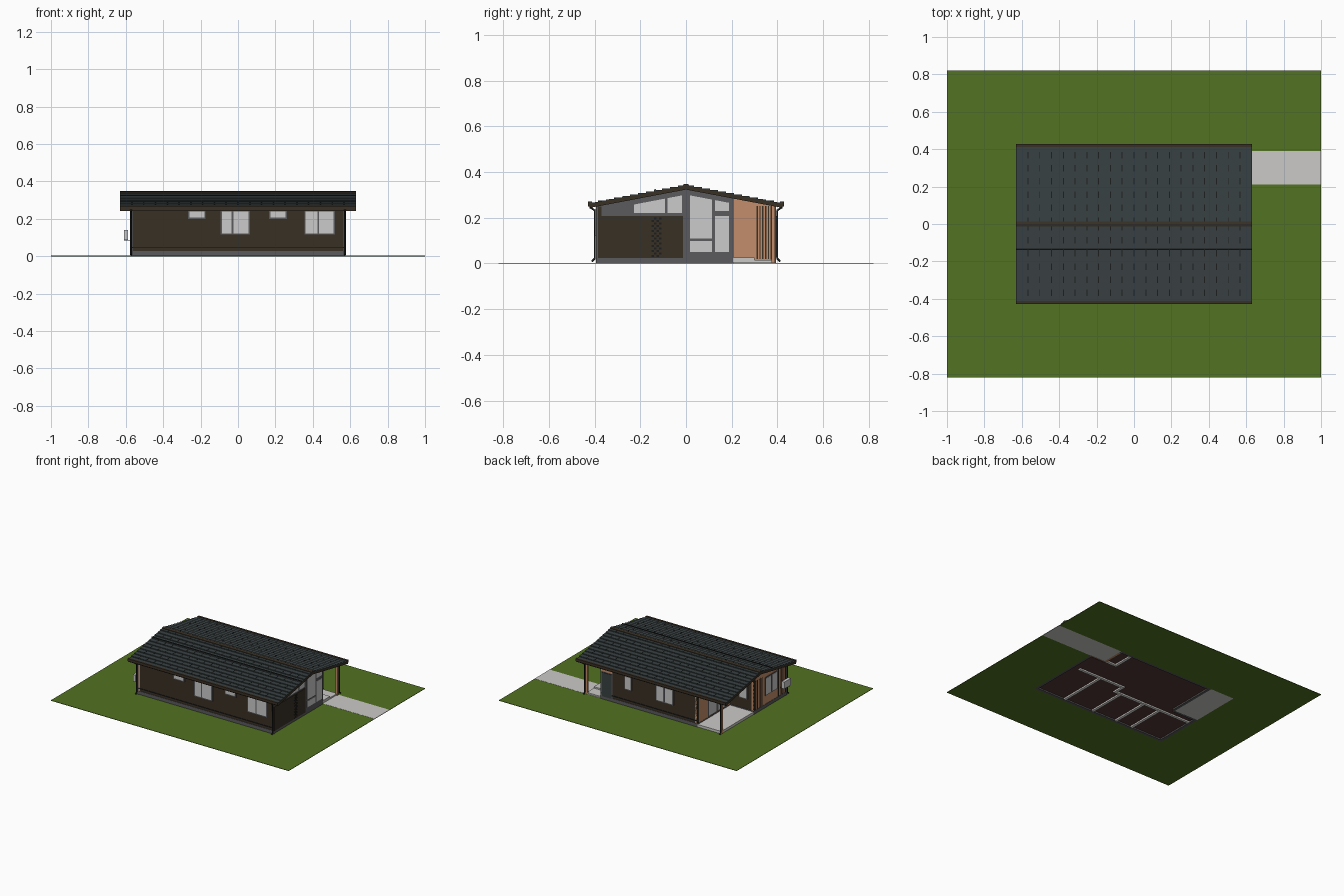
import bpy, bmesh

if "Cube" in bpy.data.objects:
    bpy.data.objects.remove(bpy.data.objects["Cube"])

def mat(name, r, g, b):
    m = bpy.data.materials.new(name)
    m.diffuse_color = (r, g, b, 1)
    m.use_nodes = True
    m.node_tree.nodes["Principled BSDF"].inputs["Base Color"].default_value = m.diffuse_color
    return m

GRASS = mat("grass green", .085, .168, .016)
PATH = mat("concrete", .60, .59, .58)
SLATE = mat("roof slate", .040, .052, .054)
BROWN = mat("dark brown cladding", .040, .029, .018)
GREY = mat("grey trim", .105, .105, .112)
WOOD = mat("warm wood", .55, .27, .145)
GLASS = mat("pale glass", .60, .60, .60)
FLOOR = mat("red brown floor", .085, .04, .035)
WHITE = mat("white plaster", .78, .77, .74)
BLACK = mat("near black", .012, .013, .013)

def prism(pts, a, b):
    """y-z outline extruded along x from a to b"""
    return [[(a, y, z) for y, z in pts], [(b, y, z) for y, z in pts]]

def box(x0, x1, y0, y1, z0, z1):
    return prism([(y0, z0), (y1, z0), (y1, z1), (y0, z1)], x0, x1)

def build(name, material, *solids):
    bm = bmesh.new()
    for lo, hi in solids:
        A = [bm.verts.new(p) for p in lo]
        B = [bm.verts.new(p) for p in hi]
        n = len(A)
        bm.faces.new(A)
        bm.faces.new(B[::-1])
        for i in range(n):
            j = (i + 1) % n
            bm.faces.new((A[j], A[i], B[i], B[j]))
    bmesh.ops.recalc_face_normals(bm, faces=bm.faces)
    me = bpy.data.meshes.new(name)
    bm.to_mesh(me)
    bm.free()
    me.materials.append(material)
    ob = bpy.data.objects.new(name, me)
    bpy.context.collection.objects.link(ob)
    return ob

def top(y):      # roof surface height
    return .347 - .19 * abs(y)

def under(y):    # roof underside height
    return top(y) - .024

def gable(y0, y1, z0=0):
    """outline of a wall that reaches up to the sloping roof"""
    pts = [(y0, z0), (y1, z0), (y1, under(y1))]
    if y0 < 0 < y1:
        pts.append((0, under(0)))
    return pts + [(y0, under(y0))]

def pane(y0, y1, z0, drop):
    """glass outline whose top follows the roof"""
    return [(y0, z0), (y1, z0), (y1, under(y1) - drop), (y0, under(y0) - drop)]

# ---- site ----
build("lawn", GRASS,
      box(-1, 1, -.82, -.39, 0, .003), box(-1, 1, .39, .82, 0, .003),
      box(-1, -.57, -.39, .39, 0, .003), box(.57, 1, -.39, .21, 0, .003))
build("path", PATH, box(.443, 1, .21, .39, 0, .004))
build("entry_step", PATH, box(.443, .565, .207, .385, .004, .014),
      box(.443, .565, .207, .30, .014, .025))
build("rear_porch_floor", PATH, box(-.57, -.37, 0, .39, 0, .022))

# ---- floor and interior walls (seen from below) ----
build("floor", FLOOR, box(-.55, .55, -.37, -.0, .010, .02),
      box(-.35, .423, 0, .37, .010, .02), box(.423, .55, 0, .185, .010, .02))
build("interior_walls", WHITE,
      box(-.55, .12, -.08, -.06, 0, .22), box(.10, .12, -.06, .02, 0, .22),
      box(.10, .50, .0, .02, 0, .22), box(.30, .32, -.37, 0, 0, .22),
      box(.05, .07, -.37, -.07, 0, .22), box(-.16, -.14, -.37, -.07, 0, .22),
      box(-.30, -.28, -.37, -.07, 0, .22), box(.33, .35, .2, .37, 0, .22),
      box(.35, .423, .2, .22, 0, .22))

# ---- outer walls ----
ze = under(.39)
build("front_wall", BROWN, box(-.57, .57, -.39, -.37, .028, ze))
build("back_wall", BROWN, box(-.37, .443, .37, .39, .028, ze))
build("rear_porch_side_wall", BROWN, box(-.57, -.35, -.02, 0, .028, under(.02)))
build("foundation", GREY,
      box(-.572, .572, -.392, -.37, 0, .028), box(-.37, .443, .37, .392, 0, .028),
      box(-.57, -.37, -.02, .002, 0, .028), box(-.572, -.55, -.39, 0, 0, .028),
      box(-.372, -.35, 0, .39, 0, .028))
build("sill_boards", BLACK, box(-.573, .573, -.394, -.39, .045, .05),
      box(-.37, .443, .39, .394, .045, .05))
build("right_gable_wall", GREY, prism(gable(-.39, .205), .55, .57))
build("left_gable_wall", WOOD, prism(gable(-.39, 0, .028), -.57, -.55))
build("rear_porch_wall", WOOD, prism(gable(0, .39, .028), -.37, -.35))
build("entry_wall", WOOD, prism(gable(.205, .39), .423, .443))
build("entry_side_wall", WOOD, box(.423, .57, .200, .207, 0, under(.207)))
build("corner_boards", GREY, box(.562, .574, -.394, -.384, 0, ze),
      box(-.574, -.562, -.394, -.384, 0, ze), box(.435, .445, .384, .393, 0, ze))

# cladding on the right wall with its lattice strip
build("right_cladding", BROWN, box(.57, .575, -.385, -.013, .024, .207))
build("lattice_strip", BLACK, *[
    box(.575, .577, -.150 + c * .011, -.141 + c * .011, .028 + r * .011, .036 + r * .011)
    for r in range(16) for c in range(4) if (r + c) % 2 == 0])

# vertical slats
build("entry_slats", BROWN, *[
    box(.443, .449, .308 + i * .0125, .314 + i * .0125, .02, under(.38)) for i in range(6)])
build("left_wall_grooves", BROWN, *[
    box(-.573, -.57, -.38 + i * .021, -.375 + i * .021, .03, under(.38) - .004)
    for i in range(18) if not 4 < i < 13])

# ---- windows ----
build("right_windows", GLASS,
      prism(pane(-.227, -.092, .22, .022), .57, .573),
      prism(pane(-.08, -.017, .22, .022), .57, .573),
      prism(pane(.017, .114, .11, .022), .57, .573),
      box(.57, .573, .017, .114, .05, .098),
      box(.57, .573, .127, .188, .05, .207),
      prism(pane(.127, .188, .23, .022), .57, .573))

front_panes = [(-.26, -.18, .207, .238), (.174, .254, .207, .238),
               (-.086, -.035, .123, .238), (-.024, .056, .123, .238),
               (.362, .424, .123, .238), (.433, .511, .123, .238)]
back_panes = [(.19, .235, .135, .228), (-.09, -.03, .12, .228), (-.165, -.1, .12, .228)]
f = .007
def framed(name, panes, y, s):
    frames = [box(a - f, b + f, *sorted((y, y + s * .004)), c - f, min(d + f, ze)) for a, b, c, d in panes]
    glass = [box(a, b, *sorted((y, y + s * .006)), c, d) for a, b, c, d in panes]
    build(name + "_frames", GREY, *frames)
    build(name + "_glass", GLASS, *glass)

framed("front_window", front_panes, -.39, -1)
framed("back_window", back_panes, .39, 1)
framed("rear_porch_side_window", [(-.515, -.455, .11, .22)], 0, 1)

def framed_left(name, panes, x):
    build(name + "_frames", GREY, *[
        box(x - .004, x, a - f, b + f, c - f, d + f) for a, b, c, d in panes])
    build(name + "_glass", GLASS, *[box(x - .006, x, *p) for p in panes])

framed_left("left_window", [(-.27, -.215, .10, .225), (-.20, -.14, .10, .225)], -.57)
framed_left("patio_door", [(.17, .26, .04, .215), (.05, .155, .04, .215)], -.37)

# back door with wood panel above
build("back_door_frame", GREY, box(.343, .437, .39, .393, .02, .215))
build("back_door", SLATE, box(.35, .43, .39, .397, .026, .208))
build("back_door_panel", WOOD, box(.343, .437, .39, .394, .215, ze))

# ---- porch posts ----
for side, x in (("entry", .565), ("rear", -.565)):
    build(side + "_porch_post", WOOD, box(x - .008, x + .008, .374, .39, .004, under(.38)))

# ---- roof ----
E, X, N = .42, .63, 12
build("roof_deck", BROWN, prism(
    [(-E, under(E)), (0, under(0)), (E, under(E)),
     (E, top(E) - .006), (0, top(0) - .006), (-E, top(E) - .006)], -X, X))
tiles, seams = [], []
for s in (-1, 1):
    for i in range(N):
        a, b = E * i / N, E * (i + 1) / N
        tiles.append(prism([(s * a, top(a) - .006), (s * b, top(b)), (s * b, top(b) - .008)], -X, X))
        if i % 2 == 0:
            seams += [prism([(s * a, top(a) - .005), (s * b, top(b) + .0008), (s * b, top(b) - .004)],
                            -X + .063 * k - .0025, -X + .063 * k + .0025) for k in range(1, 20)]
build("roof_tiles", SLATE, *tiles)
build("roof_tile_seams", BLACK, *seams)
build("ridge_cap", BROWN, prism(
    [(-.014, top(.014) - .008), (.014, top(.014) - .008), (.014, top(.014) + .001),
     (0, top(0) + .001), (-.014, top(.014) + .001)], -X, X))
build("front_roof_rail", BLACK, prism(
    [(-.139, top(.139) - .003), (-.131, top(.131) - .003),
     (-.131, top(.131) + .003), (-.139, top(.139) + .003)], -X, X))
build("gutters", BROWN, *[
    box(-X, X, min(s * .412, s * .428), max(s * .412, s * .428), .250, .270) for s in (-1, 1)])

# ---- downspouts ----
for side, s in (("front", -1), ("back", 1)):
    for end, x in (("left", -.572), ("right", .572)):
        cu = bpy.data.curves.new("pipe", 'CURVE')
        cu.dimensions = '3D'
        cu.bevel_depth = .005
        cu.bevel_resolution = 1
        cu.use_fill_caps = True
        sp = cu.splines.new('POLY')
        pts = [(.42, .255), (.418, .244), (.399, .232), (.399, .022), (.412, .008)]
        sp.points.add(len(pts) - 1)
        for p, (y, z) in zip(sp.points, pts):
            p.co = (x, s * y, z, 1)
        cu.materials.append(BLACK)
        ob = bpy.data.objects.new(f"{side}_{end}_downspout", cu)
        bpy.context.collection.objects.link(ob)
        bpy.context.view_layer.objects.active = ob
        ob.select_set(True)
        bpy.ops.object.convert(target='MESH')
        ob.select_set(False)

# ---- wall-mounted air conditioner on the left side ----
build("air_conditioner", GLASS, box(-.61, -.587, -.39, -.31, .088, .14))
build("air_conditioner_brackets", GREY, *[
    box(-.61, -.57, y, y + .006, .083, .088) for y in (-.38, -.326)])
